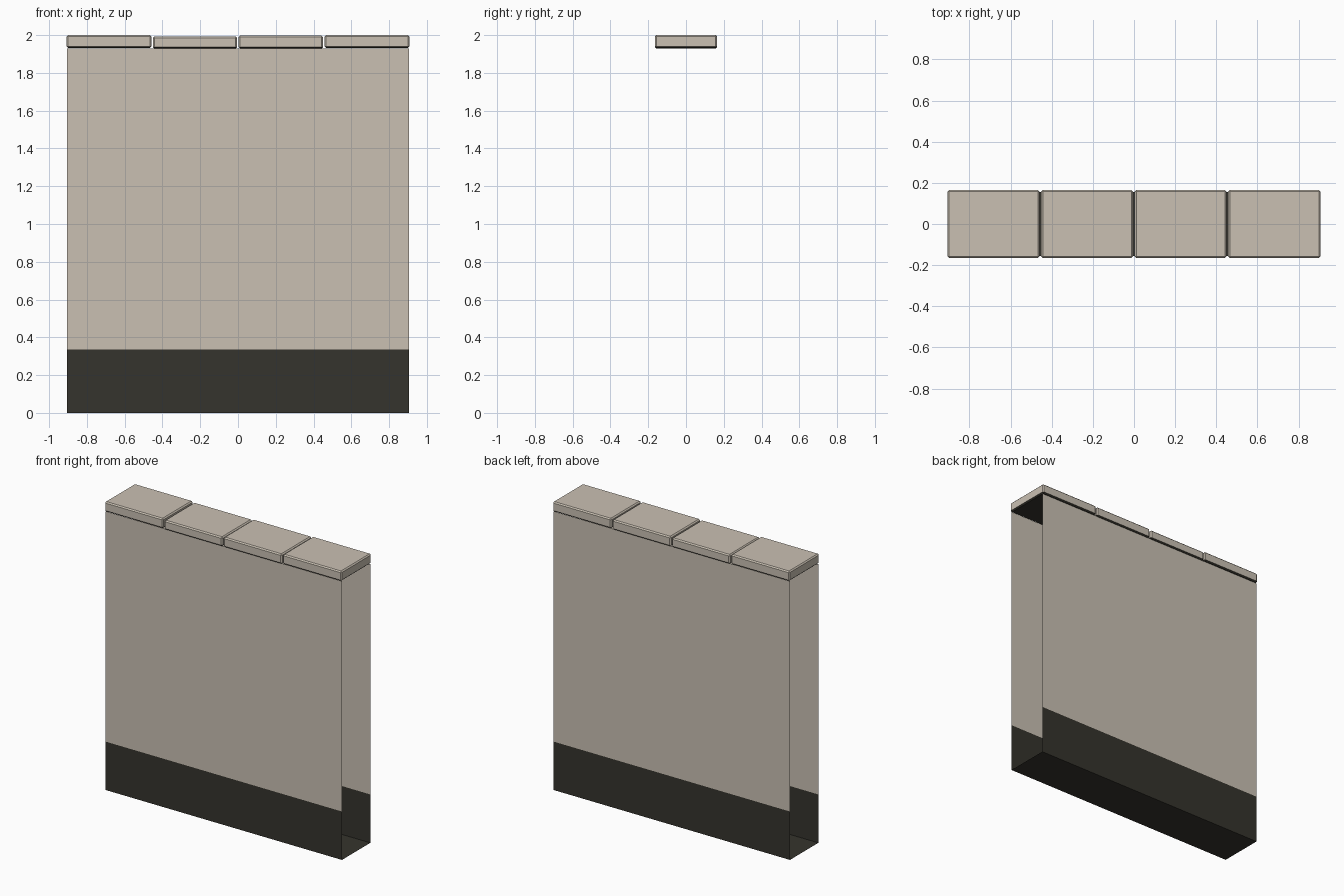
import bpy, bmesh

if "Cube" in bpy.data.objects:
    bpy.data.objects.remove(bpy.data.objects["Cube"])

def material(name, rgb):
    m = bpy.data.materials.new(name)
    m.diffuse_color = (*rgb, 1)
    m.use_nodes = True
    m.node_tree.nodes["Principled BSDF"].inputs["Base Color"].default_value = m.diffuse_color
    return m

STONE = material("warm_stone", (0.59, 0.53, 0.45))
DARK = material("dark_base", (0.036, 0.034, 0.026))

HALF_X, WALL_Y, CAP_Y = 0.905, 0.155, 0.165
BASE_Z, WALL_TOP = 0.335, 1.93

def finish(bm, name):
    me = bpy.data.meshes.new(name)
    bm.to_mesh(me)
    bm.free()
    me.materials.append(STONE)
    me.materials.append(DARK)
    ob = bpy.data.objects.new(name, me)
    bpy.context.collection.objects.link(ob)
    return ob

def quad(bm, points, index):
    f = bm.faces.new([bm.verts.new(p) for p in points])
    f.material_index = index

# Wall shell: two thin sheets with a dark base band and floor, open at both ends
bm = bmesh.new()
for s in (-1, 1):
    for z0, z1, index in ((0, BASE_Z, 1), (BASE_Z, WALL_TOP, 0)):
        quad(bm, [(s * -HALF_X, s * WALL_Y, z0), (s * -HALF_X, s * WALL_Y, z1),
                  (s * HALF_X, s * WALL_Y, z1), (s * HALF_X, s * WALL_Y, z0)], index)
quad(bm, [(-HALF_X, -WALL_Y, 0), (-HALF_X, WALL_Y, 0),
          (HALF_X, WALL_Y, 0), (HALF_X, -WALL_Y, 0)], 1)
bmesh.ops.remove_doubles(bm, verts=bm.verts, dist=0.0001)
finish(bm, "wall_shell")

# Coping stones: bevelled slabs with dark undersides, the end pair set higher
def coping(name, x0, x1, z0, z1):
    bm = bmesh.new()
    bmesh.ops.create_cube(bm, size=1)
    for v in bm.verts:
        v.co.x = x1 if v.co.x > 0 else x0
        v.co.y *= 2 * CAP_Y
        v.co.z = z1 if v.co.z > 0 else z0
    bmesh.ops.bevel(bm, geom=bm.edges[:], offset=0.008, segments=1,
                    affect='EDGES', profile=0.5)
    bm.normal_update()
    for f in bm.faces:
        f.material_index = 1 if f.normal.z < -0.3 else 0
    finish(bm, name)

stones = ((-0.907, -0.459, 1.932, 2.0), (-0.451, -0.005, 1.929, 1.993),
          (0.003, 0.450, 1.929, 1.997), (0.458, 0.907, 1.932, 2.0))
for i, (x0, x1, z0, z1) in enumerate(stones):
    coping(f"coping_stone_{i + 1}", x0, x1, z0, z1)
